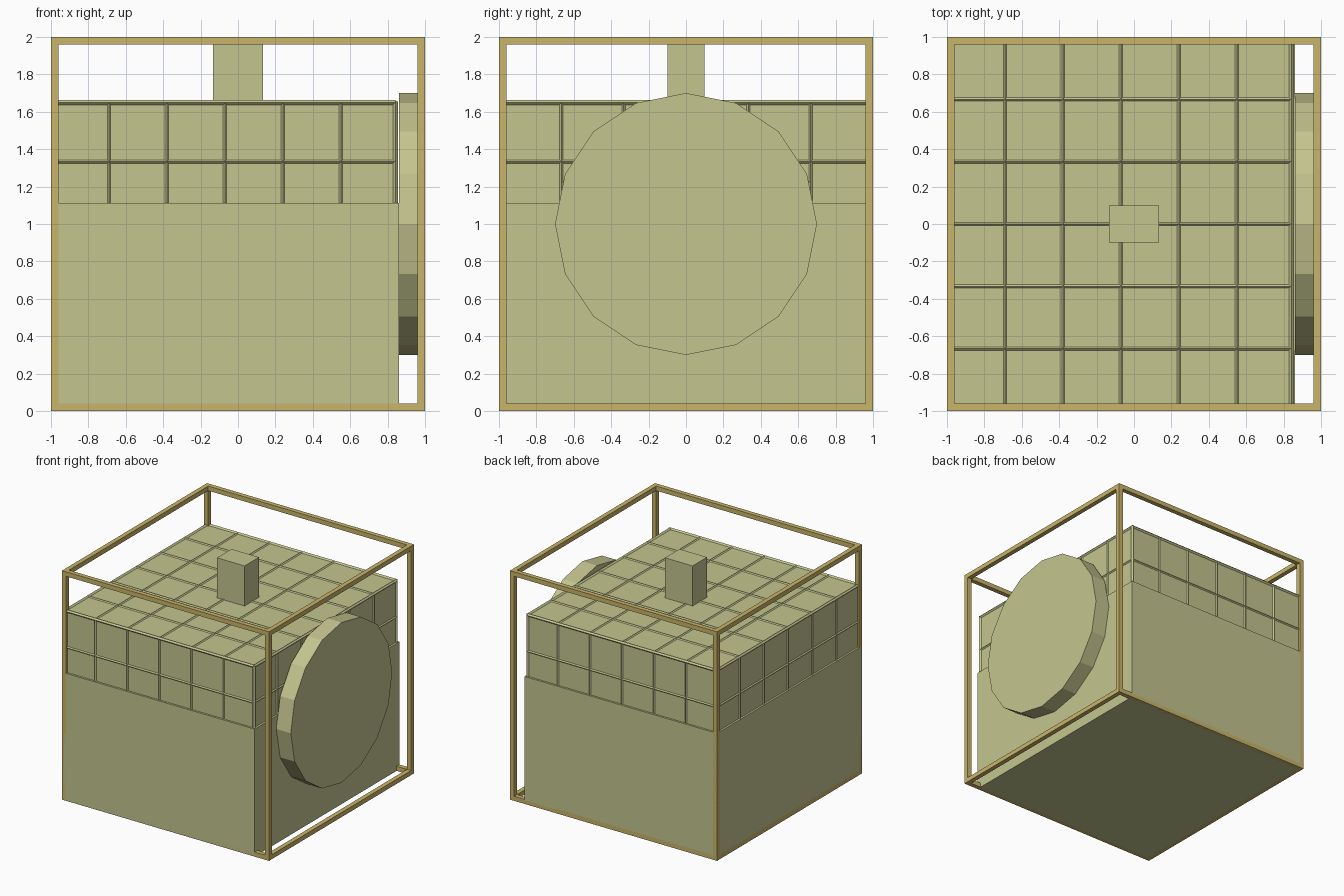
import bpy, bmesh, math
from mathutils import Matrix, Vector

if "Cube" in bpy.data.objects:
    bpy.data.objects.remove(bpy.data.objects["Cube"])


def material(name, rgb):
    m = bpy.data.materials.new(name)
    m.diffuse_color = (*rgb, 1)
    m.use_nodes = True
    m.node_tree.nodes["Principled BSDF"].inputs["Base Color"].default_value = m.diffuse_color
    return m


OLIVE = material("pale olive", (0.552, 0.558, 0.275))
TAN = material("tan", (0.584, 0.462, 0.144))


def finish(name, bm, mat):
    bmesh.ops.recalc_face_normals(bm, faces=bm.faces)
    me = bpy.data.meshes.new(name)
    bm.to_mesh(me)
    bm.free()
    me.materials.append(mat)
    ob = bpy.data.objects.new(name, me)
    bpy.context.collection.objects.link(ob)
    return ob


def add_box(bm, lo, hi):
    lo, hi = Vector(lo), Vector(hi)
    mat = Matrix.Translation((lo + hi) / 2) @ Matrix.Diagonal((*(hi - lo), 1))
    bmesh.ops.create_cube(bm, size=1, matrix=mat)


def add_rib(bm, a, b, r):
    """Diamond-section bar from a to b, along one axis."""
    a, b = Vector(a), Vector(b)
    d = b - a
    rot = d.to_track_quat('Z', 'Y').to_matrix().to_4x4()
    bmesh.ops.create_cone(bm, cap_ends=True, segments=4, radius1=r, radius2=r,
                          depth=d.length, matrix=Matrix.Translation((a + b) / 2) @ rot)


def box(name, lo, hi, mat):
    bm = bmesh.new()
    add_box(bm, lo, hi)
    return finish(name, bm, mat)


# Outer cage: four posts and two square rings
T = 0.04
bm = bmesh.new()
for sx in (-1, 1 - T):
    for sy in (-1, 1 - T):
        add_box(bm, (sx, sy, 0), (sx + T, sy + T, 2))
for z in (0, 2 - T):
    for s in (-1, 1 - T):
        add_box(bm, (-1 + T, s, z), (1 - T, s + T, z + T))
        add_box(bm, (s, -1 + T, z), (s + T, 1 - T, z + T))
finish("cage", bm, TAN)

# Main body
box("body", (-1, -1, 0), (0.86, 1, 1.113), OLIVE)

# Ribbed upper block
X0, X1, Y, Z0, Z1 = -0.983, 0.842, 0.983, 1.05, 1.65
box("upper_block", (X0, -Y, Z0), (X1, Y, Z1), OLIVE)

# Ribs dividing the upper block into tiles
R, E = 0.009, 0.013
bm = bmesh.new()
for i in range(1, 6):
    x = -1 + 0.31 * i
    y = -1 + i / 3
    add_rib(bm, (x, -Y, Z1), (x, Y, Z1), R)
    add_rib(bm, (X0, y, Z1), (X1, y, Z1), R)
    for s in (-Y, Y):
        add_rib(bm, (x, s, Z0), (x, s, Z1), R)
    for s in (X0, X1):
        add_rib(bm, (s, y, Z0), (s, y, Z1), R)
for z, r in ((4 / 3, R), (Z1, E)):
    for s in (-Y, Y):
        add_rib(bm, (X0, s, z), (X1, s, z), r)
    for s in (X0, X1):
        add_rib(bm, (s, -Y, z), (s, Y, z), r)
for x in (X0, X1):
    for y in (-Y, Y):
        add_rib(bm, (x, y, Z0), (x, y, Z1 + 0.006), E)
finish("tile_ribs", bm, OLIVE)

# Top post
box("top_post", (-0.133, -0.1, 1.64), (0.133, 0.1, 2), OLIVE)

# Sixteen-sided side disc, one corner straight up
bm = bmesh.new()
bmesh.ops.create_cone(bm, cap_ends=True, segments=16, radius1=0.7, radius2=0.7, depth=0.14,
                      matrix=Matrix.Translation((0.93, 0, 1)) @ Matrix.Rotation(math.pi / 2, 4, 'Y'))
finish("side_disc", bm, OLIVE)
